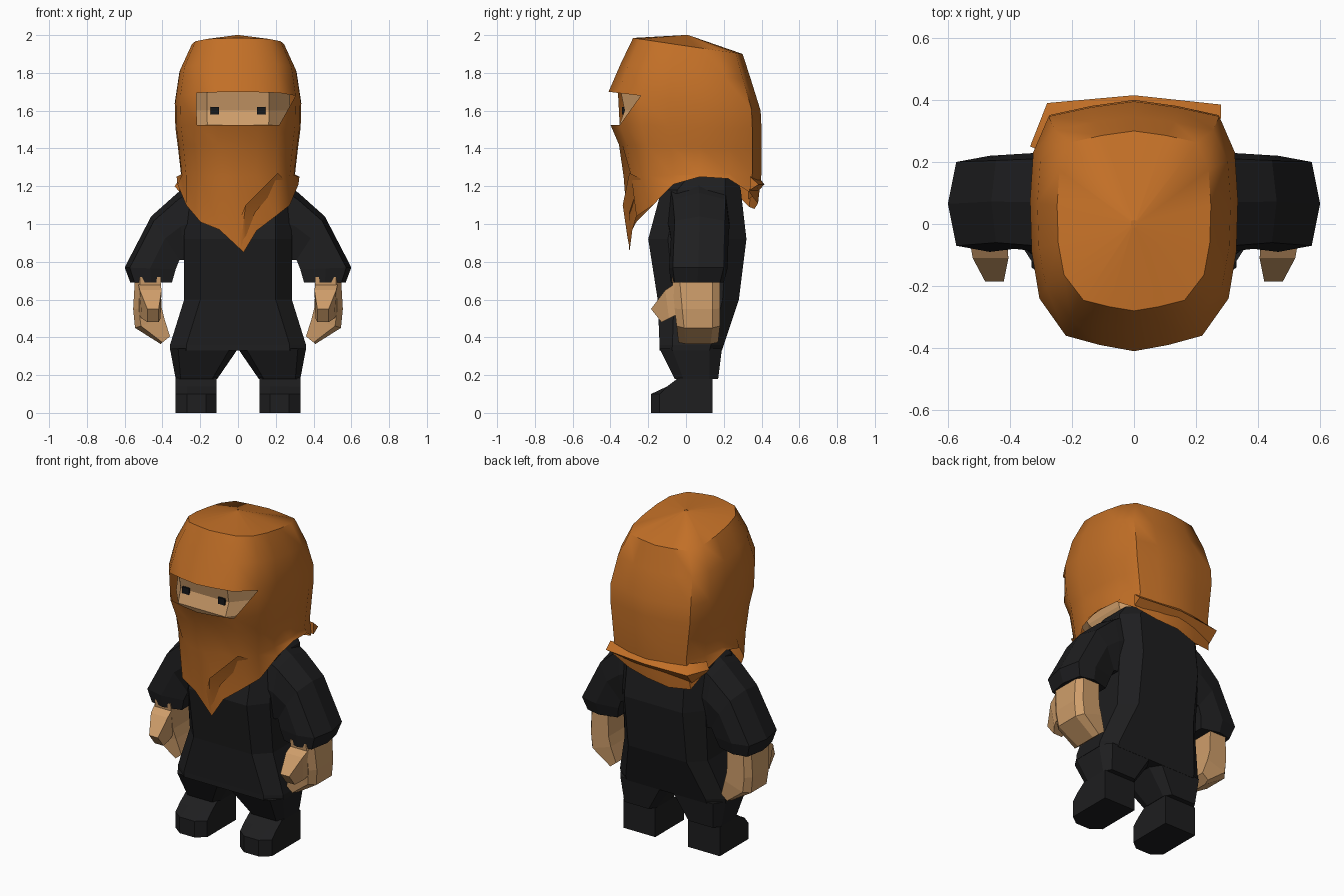
import bpy, bmesh, math

if "Cube" in bpy.data.objects:
    bpy.data.objects.remove(bpy.data.objects["Cube"])


def material(name, rgb):
    m = bpy.data.materials.new(name)
    m.diffuse_color = (*rgb, 1)
    m.use_nodes = True
    m.node_tree.nodes["Principled BSDF"].inputs["Base Color"].default_value = m.diffuse_color
    return m


ORANGE = material("orange cloth", (0.54, 0.16, 0.02))
BLACK = material("black cloth", (0.013, 0.013, 0.014))
SKIN = material("skin", (0.62, 0.34, 0.145))
EYE = material("eye dark", (0.008, 0.009, 0.011))


def loft(name, rings, mat, mirror=False, caps=True, face_rule=None, smooth=None):
    """Join rings of equal point count; face_rule may replace or drop a quad."""
    bm = bmesh.new()
    rows = [[bm.verts.new(p) for p in r] for r in rings]
    n = len(rows[0])
    for r in range(len(rows) - 1):
        for k in range(n):
            j = (k + 1) % n
            quad = [rows[r][k], rows[r][j], rows[r + 1][j], rows[r + 1][k]]
            if face_rule:
                quad = face_rule(r, k, quad)
            if quad:
                bm.faces.new(quad)
    if caps:
        bm.faces.new(rows[0])
        bm.faces.new(rows[-1])
    bmesh.ops.recalc_face_normals(bm, faces=bm.faces[:])
    me = bpy.data.meshes.new(name)
    bm.to_mesh(me)
    bm.free()
    me.materials.append(mat)
    ob = bpy.data.objects.new(name, me)
    bpy.context.collection.objects.link(ob)
    if mirror:
        ob.modifiers.new("mirror", 'MIRROR').use_mirror_merge = False
    if smooth:
        bpy.ops.object.select_all(action='DESELECT')
        bpy.context.view_layer.objects.active = ob
        ob.select_set(True)
        bpy.ops.object.shade_smooth_by_angle(angle=math.radians(smooth))
    return ob


def octagon(z, x0, x1, y0, y1, cx=0.25, cy=0.25):
    """Horizontal box outline with cut corners."""
    a, b = (x1 - x0) * cx, (y1 - y0) * cy
    return [(x0 + a, y0, z), (x1 - a, y0, z), (x1, y0 + b, z), (x1, y1 - b, z),
            (x1 - a, y1, z), (x0 + a, y1, z), (x0, y1 - b, z), (x0, y0 + b, z)]


# Hood: one outline, scaled at each height; index 0 is the front centre
HALF = [(0, -.41), (.11, -.39), (.22, -.36), (.305, -.24), (.33, -.09),
        (.335, .08), (.325, .24), (.275, .36), (.14, .39), (0, .41)]
OUTLINE = HALF + [(-x, y) for x, y in HALF[-2:0:-1]]
N = len(OUTLINE)


def hood_ring(zf, zb, sx, front, back, fold=0):
    ring = []
    for k, (x, y) in enumerate(OUTLINE):
        t = (y + .41) / .82
        ny = y * (-front if y < 0 else back) / .41
        if fold and k in (1, N - 2):
            ny += fold
        ring.append((x * sx, ny, zf + (zb - zf) * t))
    return ring


HEM_Z = {0: .85, 1: .965, 2: 1.04, 3: 1.10, 4: 1.21, 5: 1.25, 6: 1.24, 7: 1.17,
         8: 1.13, 9: 1.11, 10: 1.08, 11: 1.09, 12: 1.20, 13: 1.25, 14: 1.21,
         15: 1.10, 16: 1.01, 17: .97}
hem = [(x * (.9 if y < -.2 else .97) + (.03 if k == 0 else 0),
        y * (.73 if y < 0 else .93), HEM_Z[k])
       for k, (x, y) in enumerate(OUTLINE)]
hood_rings = [
    [(x * .03, y * .03, 2.0) for x, y in OUTLINE],
    hood_ring(1.985, 1.90, .74, -.28, .30),
    hood_ring(1.85, 1.76, .93, -.345, .345),
    hood_ring(1.70, 1.60, 1.0, -.41, .395),
    hood_ring(1.525, 1.50, .99, -.40, .40),
    hood_ring(1.42, 1.40, .95, -.355, .40),
    hood_ring(1.25, 1.27, .90, -.33, .40, .03),
    hem]


def eye_slit(r, k, quad):
    if r == 3:
        if k in (0, 1, N - 1, N - 2):
            return None
        if k == 2:                      # slanted corner of the slit
            return quad[1:]
    return quad


loft("hood", hood_rings, ORANGE, caps=False, face_rule=eye_slit, smooth=50)
# Closed crown of the hood
loft("hood_crown", [[(x * .03, y * .03, 1.999) for x, y in OUTLINE],
                    [(x * .04, y * .04, 1.995) for x, y in OUTLINE]], ORANGE)

# Cloth fold over the hanging front corner, and knotted tail at the back
loft("front_fold", [[(.21, -.30, 1.27), (.24, -.24, 1.24), (.19, -.25, 1.20)],
                    [(.04, -.335, 1.10), (.09, -.30, 1.06), (.0, -.31, 1.0)],
                    [(.02, -.31, .93), (.04, -.30, .93), (.02, -.30, .88)]],
     ORANGE, smooth=50)
loft("tail_knot", [[(.28, .34, 1.25), (.28, .385, 1.21), (.28, .34, 1.18)],
                   [(.0, .375, 1.26), (.0, .415, 1.21), (.0, .37, 1.16)],
                   [(-.27, .33, 1.25), (-.28, .39, 1.20), (-.27, .33, 1.13)],
                   [(-.31, .24, 1.24), (-.335, .25, 1.20), (-.31, .24, 1.17)]],
     ORANGE, smooth=50)

# Head and neck under the hood
loft("head", [octagon(1.12, -.16, .16, -.08, .2),
              octagon(1.28, -.23, .23, -.26, .28),
              octagon(1.52, -.27, .27, -.355, .32, .2, .2),
              octagon(1.60, -.275, .275, -.325, .32, .2, .2),
              octagon(1.70, -.275, .275, -.345, .32, .2, .2),
              octagon(1.80, -.2, .2, -.25, .24)], SKIN)
loft("eye", [octagon(z, .1, .145, -.34, -.31, .02, .02) for z in (1.58, 1.62)],
     EYE, mirror=True)

# Torso
loft("torso", [octagon(.33, -.36, .36, -.14, .19, .12, .2),
               octagon(.36, -.36, .36, -.14, .20, .12, .2),
               octagon(.60, -.285, .285, -.15, .28, .15, .2),
               octagon(.92, -.285, .285, -.20, .32, .15, .2),
               octagon(1.18, -.28, .28, -.13, .29, .15, .2),
               octagon(1.25, -.23, .23, -.05, .27, .2, .2)], BLACK)

# Trouser legs, meeting at the crotch
loft("trouser_leg", [octagon(.34, 0, .36, -.14, .19, .12, .2),
                     octagon(.18, .11, .33, -.06, .17, .12, .2)], BLACK, mirror=True)

# Shoes: side profile swept across, with a narrower toe
shoe = [(.14, 0), (.14, .18), (-.04, .185), (-.10, .14), (-.185, .10), (-.185, 0)]


def shoe_side(x, inset):
    return [(x, y + (inset if y < -.15 else 0), z) for y, z in shoe]


loft("shoe", [shoe_side(.113, .045), shoe_side(.17, 0),
              shoe_side(.27, 0), shoe_side(.33, .045)], BLACK, mirror=True)


# Sleeves: sections from outer to inner edge of the arm
def sleeve_ring(outer, inner, y0, y1):
    def at(t, y):
        return (outer[0] + (inner[0] - outer[0]) * t, y,
                outer[1] + (inner[1] - outer[1]) * t)
    m = (y0 + y1) / 2
    return [at(0, m), at(.1, y0 + .02), at(.5, y0), at(1, y0 + .03),
            at(1, y1 - .03), at(.5, y1), at(.1, y1 - .02)]


loft("sleeve", [sleeve_ring((.24, 1.22), (.24, .81), -.10, .23),
                sleeve_ring((.32, 1.165), (.285, .81), -.09, .23),
                sleeve_ring((.46, 1.04), (.31, .81), -.08, .225),
                sleeve_ring((.60, .77), (.33, .76), -.09, .22),
                sleeve_ring((.57, .69), (.35, .69), -.08, .20)], BLACK, mirror=True)


# Hands, curled inwards at the fingertips
def hand_ring(outer, inner, y0, y1):
    (xo, zo), (xi, zi) = outer, inner
    xm, zm = xo + (xi - xo) * .2, zo + (zi - zo) * .2
    return [(xi, y0, zi), (xm, y0, zm), (xo, y0 + .04, zo),
            (xo, y1 - .04, zo), (xm, y1, zm), (xi, y1, zi)]


loft("hand", [hand_ring((.545, .72), (.41, .72), -.075, .18),
              hand_ring((.555, .55), (.405, .56), -.06, .18),
              hand_ring((.545, .45), (.39, .50), -.05, .18),
              hand_ring((.41, .365), (.36, .405), -.04, .17)], SKIN, mirror=True)
loft("thumb", [[(.41, -.05, .69), (.53, -.05, .69), (.53, -.03, .53), (.41, -.03, .53)],
               [(.405, -.11, .65), (.52, -.11, .65), (.51, -.09, .50), (.41, -.09, .50)],
               [(.42, -.185, .55), (.48, -.185, .55), (.48, -.13, .48), (.42, -.13, .48)]],
     SKIN, mirror=True)
